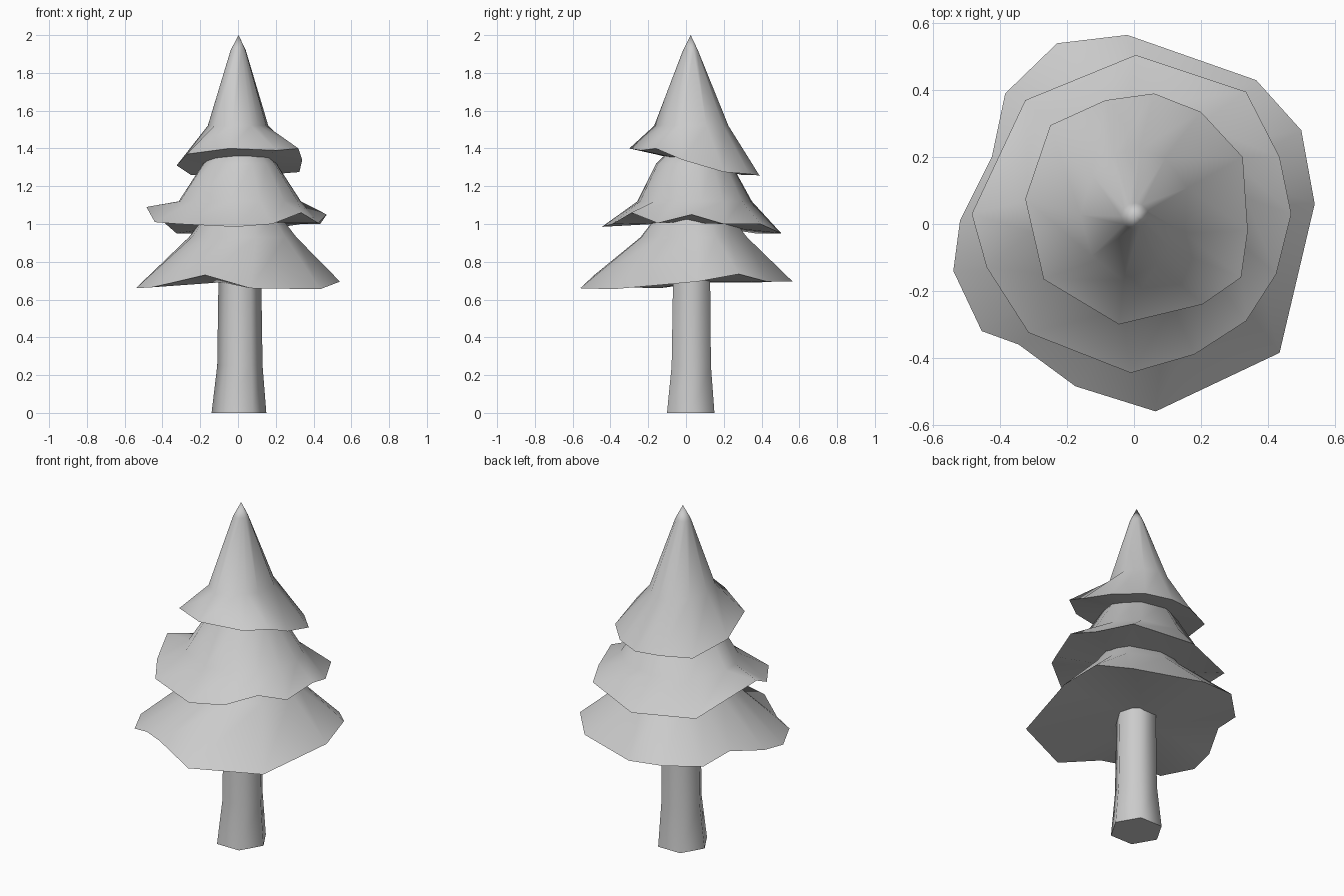
import bpy
import bmesh
import math
from mathutils import Vector

default_cube = bpy.data.objects.get("Cube")
if default_cube:
    bpy.data.objects.remove(default_cube, do_unlink=True)


def make_material(name, colour):
    material = bpy.data.materials.new(name)
    material.use_nodes = True
    material.diffuse_color = colour
    shader = next(n for n in material.node_tree.nodes if n.type == "BSDF_PRINCIPLED")
    shader.inputs["Base Color"].default_value = colour
    return material


plain_grey = make_material("plain grey", (0.6, 0.6, 0.6, 1))


def finish(name, bm, angle):
    """Turn the bmesh into a smooth object that keeps its sharp rims."""
    bmesh.ops.recalc_face_normals(bm, faces=bm.faces)
    mesh = bpy.data.meshes.new(name)
    bm.to_mesh(mesh)
    bm.free()
    mesh.materials.append(plain_grey)
    obj = bpy.data.objects.new(name, mesh)
    bpy.context.collection.objects.link(obj)
    bpy.ops.object.select_all(action="DESELECT")
    obj.select_set(True)
    bpy.context.view_layer.objects.active = obj
    bpy.ops.object.shade_smooth_by_angle(angle=math.radians(angle))
    return obj


def bridge(bm, lower, upper):
    """Join two rings with the same number of points."""
    count = len(lower)
    for i in range(count):
        j = (i + 1) % count
        bm.faces.new((lower[i], lower[j], upper[j], upper[i]))


def fan(bm, ring, point):
    """Close a ring with triangles that meet in one point."""
    centre = bm.verts.new(point)
    for i, vert in enumerate(ring):
        bm.faces.new((vert, ring[(i + 1) % len(ring)], centre))


def branch_tier(name, rim, rings, tip, dent=0.0):
    """Ragged skirt: an uneven rim (in hundredths) narrowing through rings to a tip.

    Each ring is (centre x, centre y, height, radius x, radius y).
    """
    bm = bmesh.new()
    points = [Vector(p) / 100 for p in rim]
    middle = sum(points, Vector()) / len(points)
    lower = [bm.verts.new(p) for p in points]
    fan(bm, lower, middle)
    for cx, cy, height, rx, ry in rings:
        upper = []
        for p in points:
            angle = math.atan2(p.y - middle.y, p.x - middle.x)
            # A hollow facing the front left corner
            hollow = 1 - dent * max(0, math.cos(angle + math.pi / 4)) ** 6
            upper.append(bm.verts.new((cx + rx * hollow * math.cos(angle),
                                       cy + ry * hollow * math.sin(angle), height)))
        bridge(bm, lower, upper)
        lower = upper
    fan(bm, lower, tip)
    return finish(name, bm, 65)


# Trunk: six sides, flared at the foot
bm = bmesh.new()
previous = None
for cx, cy, height, radius in ((0.005, 0.025, 0, 0.145), (0.01, 0.028, 0.25, 0.12),
                               (0.01, 0.03, 0.8, 0.112)):
    ring = [bm.verts.new((cx + radius * math.cos(k * math.tau / 6),
                          cy + radius * math.sin(k * math.tau / 6), height))
            for k in range(6)]
    if previous:
        bridge(bm, previous, ring)
    else:
        bm.faces.new(ring)
    previous = ring
bm.faces.new(previous)
finish("trunk", bm, 65)

# Lower branches
branch_tier(
    "lower_branches",
    [(54, 6, 69.5), (50, 28, 73.5), (36.5, 43, 69.5), (-2, 56.5, 69.5), (-23, 54, 71),
     (-38.5, 39, 69), (-42.5, 20, 72), (-52, 1, 68), (-54, -14, 66), (-45.5, -32, 66.5),
     (-34.5, -36, 69), (-17.5, -48.5, 73), (6.5, -56, 66), (43.5, -38.5, 65.5)],
    [(0.025, 0.04, 0.93, 0.285, 0.285), (0.025, 0.04, 1.04, 0.2, 0.2)],
    (0.02, 0.04, 1.2))

# Middle branches
branch_tier(
    "middle_branches",
    [(47, 3, 105), (43.5, 20, 100), (33.5, 39.5, 100), (0.5, 50.5, 95), (-32.5, 37, 95),
     (-48.5, 3, 109), (-44, -13, 101), (-31.5, -32.5, 100), (-1, -44.5, 98.5),
     (18, -39, 100), (33.5, -29, 106), (42.5, -15, 100.5)],
    [(0.01, 0.045, 1.12, 0.325, 0.305), (0.01, 0.04, 1.32, 0.195, 0.2)],
    (0.01, 0.03, 1.5))

# Top branches, tilted down at the back and rising to the point
branch_tier(
    "top_branches",
    [(34, -2, 134), (32.5, 20, 127.5), (20, 33.5, 126.5), (6, 39, 125.5), (-8.5, 37, 126),
     (-25, 29.5, 126), (-32.5, 7.5, 131), (-27, -16.5, 137), (-4.5, -30, 140),
     (20.5, -24, 139), (32, -16, 140)],
    [(0.008, 0.025, 1.52, 0.168, 0.2), (0.003, 0.023, 1.92, 0.042, 0.04)],
    (0.003, 0.025, 2.0), dent=0.25)
